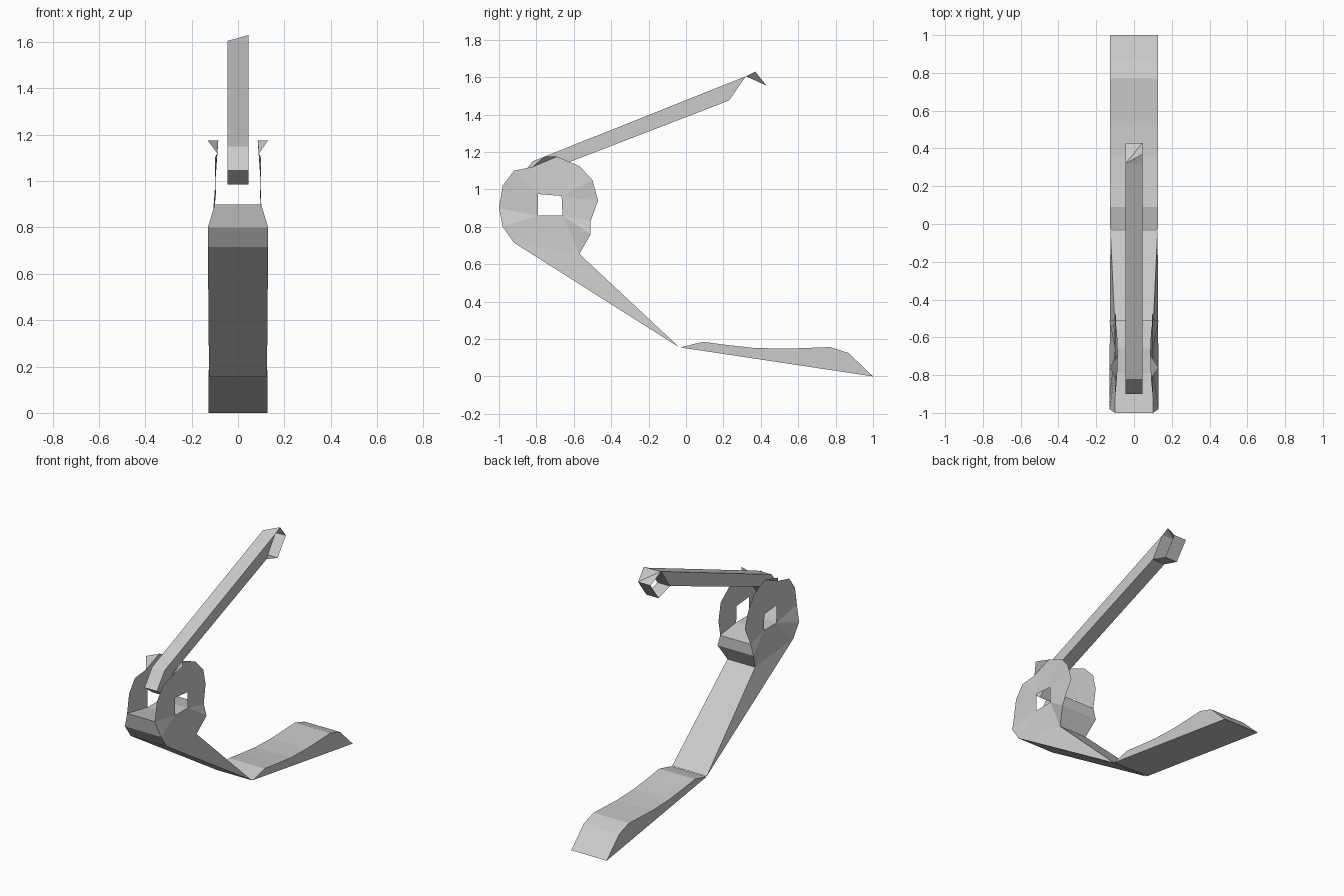
import bpy
import bmesh

if "Cube" in bpy.data.objects:
    bpy.data.objects.remove(bpy.data.objects["Cube"])


def make_object(name, polys):
    """Flat-shaded mesh from polygons given as lists of points."""
    bm = bmesh.new()
    for poly in polys:
        bm.faces.new([bm.verts.new(p) for p in poly])
    bmesh.ops.remove_doubles(bm, verts=bm.verts, dist=0.0005)
    bmesh.ops.recalc_face_normals(bm, faces=bm.faces)
    mesh = bpy.data.meshes.new(name)
    bm.to_mesh(mesh)
    bm.free()
    obj = bpy.data.objects.new(name, mesh)
    bpy.context.collection.objects.link(obj)
    return obj


def flip(p):
    return (-p[0], p[1], p[2])


def both_sides(polys):
    return polys + [[flip(p) for p in reversed(poly)] for poly in polys]


def span(points):
    """Panels running across from each point to its mirror image."""
    return [[a, b, flip(b), flip(a)] for a, b in zip(points, points[1:])]


def prism(w, profile):
    pts = [(w, y, z) for y, z in profile]
    return both_sides([pts]) + span(pts + pts[:1])


# Flat-bottomed foot with a curved top
foot = [(-0.03, 0.155), (0.09, 0.185), (0.22, 0.168), (0.36, 0.153),
        (0.53, 0.148), (0.77, 0.157), (0.87, 0.125), (1.0, 0.0)]
make_object("foot", prism(0.128, foot))

# Lower arm and the two round cheek plates with square holes
hole = [(0.1, -0.79, 0.86), (0.1, -0.79, 0.975),
        (0.1, -0.665, 0.965), (0.1, -0.66, 0.86)]
rim = [(0.13, -0.92, 0.715), (0.13, -0.98, 0.80), (0.1, -1.0, 0.90),
       (0.1, -0.98, 1.02), (0.1, -0.92, 1.10), (0.09, -0.82, 1.12),
       (0.085, -0.69, 1.175), (0.09, -0.57, 1.125), (0.1, -0.50, 1.05),
       (0.095, -0.47, 0.94), (0.11, -0.51, 0.83), (0.13, -0.51, 0.76),
       (0.1, -0.57, 0.655)]
corner = [0, 0, 0, 1, 1, 1, 2, 2, 2, 2, 3, 3, 3]
cheek = []
for i in range(len(rim)):
    j = (i + 1) % len(rim)
    poly = [rim[i], rim[j], hole[corner[j]]]
    if corner[i] != corner[j]:
        poly.append(hole[corner[i]])
    cheek.append(poly)
cheek.append([rim[5], (0.13, -0.76, 1.175), rim[6]])   # bent top tab
heel = (0.125, -0.035, 0.155)
cheek.append([rim[0], rim[12], heel])                  # arm side
loop = [heel, rim[0], rim[1], rim[2], hole[0], hole[3],
        rim[10], rim[11], rim[12], heel]
make_object("arm_with_cheeks", both_sides(cheek) + span(loop))

# Lever with bent lower end
W = 0.045
lever = [(-0.82, 1.15), (-0.90, 1.045), (-0.82, 0.985), (-0.73, 1.105),
         (0.23, 1.475), (0.32, 1.605)]
make_object("lever", prism(W, lever))

# Slanted open loop at the tip of the lever
left, right = (-W, 0.32, 1.605), (W, 0.37, 1.63)
tip = [(W, 0.43, 1.555), (W, 0.345, 1.44), (W, 0.23, 1.475)]
joint = (W, 0.32, 1.605)
make_object("lever_tip", span(tip) + [
    [left, joint, right],
    [left, right, tip[0]],
    [left, tip[0], flip(tip[0])]])
